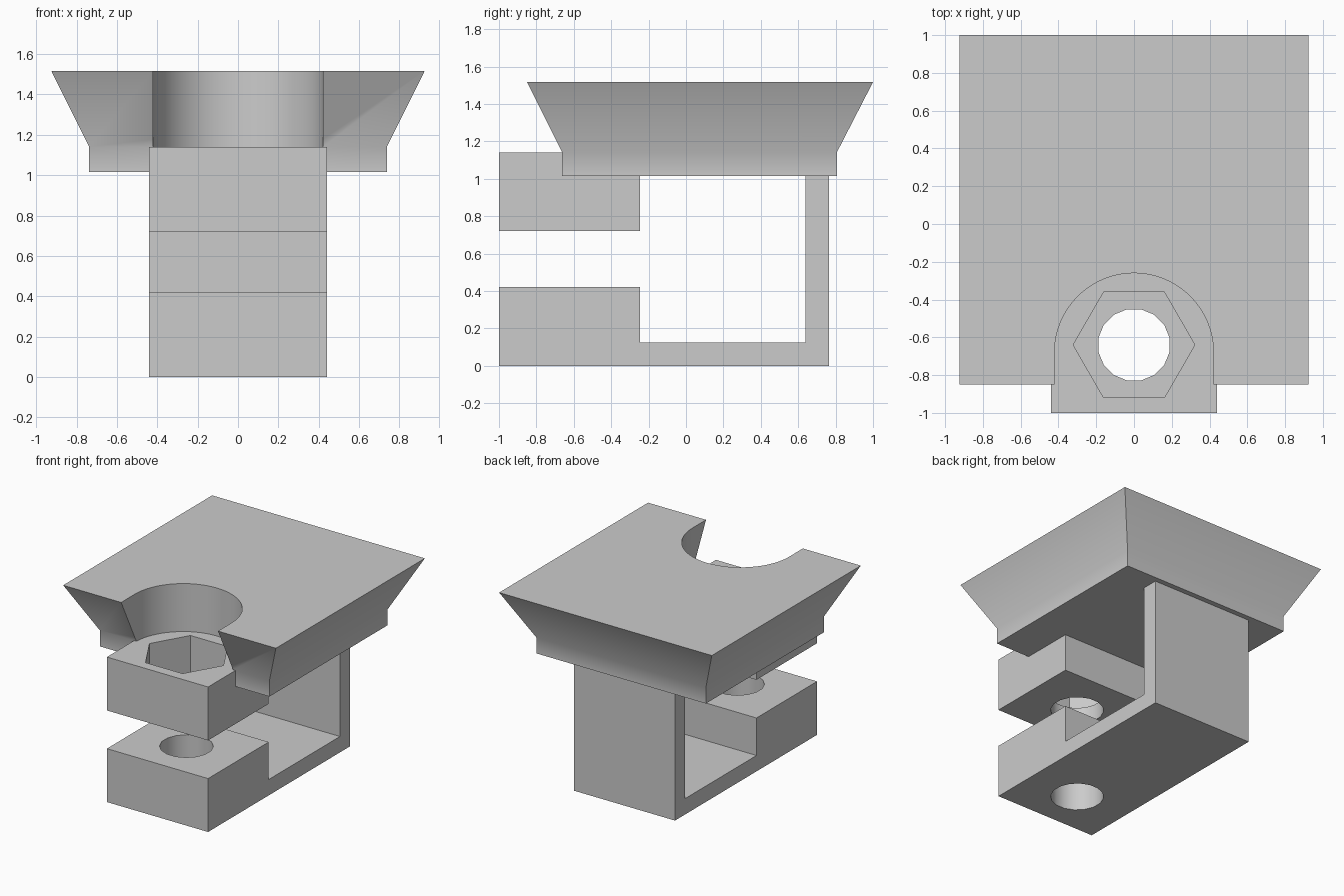
import bpy
import bmesh
import math

if "Cube" in bpy.data.objects:
    bpy.data.objects.remove(bpy.data.objects["Cube"], do_unlink=True)

# Single plain grey material
grey = bpy.data.materials.new("plain grey")
grey.use_nodes = True
COLOR = (0.6, 0.6, 0.6, 1)
grey.diffuse_color = COLOR
grey.node_tree.nodes["Principled BSDF"].inputs["Base Color"].default_value = COLOR

HOLE_Y = -0.64
HALF_W = 0.44


def loft(name, rings):
    """Closed solid through matching rings of points, capped at both ends."""
    bm = bmesh.new()
    loops = [[bm.verts.new(p) for p in ring] for ring in rings]
    n = len(loops[0])
    for a, b in zip(loops, loops[1:]):
        for i in range(n):
            j = (i + 1) % n
            bm.faces.new((a[i], a[j], b[j], b[i]))
    bm.faces.new(loops[0])
    bm.faces.new(loops[-1])
    bmesh.ops.recalc_face_normals(bm, faces=bm.faces[:])
    mesh = bpy.data.meshes.new(name)
    bm.to_mesh(mesh)
    bm.free()
    obj = bpy.data.objects.new(name, mesh)
    bpy.context.collection.objects.link(obj)
    mesh.materials.append(grey)
    return obj


def across(name, profile):
    """Extrude a (y, z) profile over the bracket width."""
    return loft(name, [[(x, y, z) for y, z in profile] for x in (-HALF_W, HALF_W)])


def upright(name, outline, z0, z1):
    """Extrude an (x, y) outline vertically."""
    return loft(name, [[(x, y, z) for x, y in outline] for z in (z0, z1)])


def polygon(sides, radius, turn=0.0):
    return [(radius * math.cos(turn + math.tau * i / sides),
             HOLE_Y + radius * math.sin(turn + math.tau * i / sides)) for i in range(sides)]


def rect(hx, y0, y1, z):
    return [(-hx, y0, z), (hx, y0, z), (hx, y1, z), (-hx, y1, z)]


def cut(obj, *cutters):
    bpy.ops.object.select_all(action='DESELECT')
    bpy.context.view_layer.objects.active = obj
    obj.select_set(True)
    for cutter in cutters:
        cutter.hide_render = True
        mod = obj.modifiers.new("cut", 'BOOLEAN')
        mod.operation = 'DIFFERENCE'
        mod.solver = 'EXACT'
        mod.object = cutter
        bpy.ops.object.modifier_apply(modifier=mod.name)
        bpy.data.objects.remove(cutter, do_unlink=True)
    bpy.ops.object.shade_smooth_by_angle(angle=math.radians(30))


# Lower jaw, floor strip and back wall in one profile
bracket = across("lower_bracket", [
    (-1, 0), (0.765, 0), (0.765, 1.02), (0.638, 1.02),
    (0.638, 0.125), (-0.247, 0.125), (-0.247, 0.42), (-1, 0.42)])
bore = polygon(16, 0.192, math.pi / 16)
cut(bracket, upright("bolt_hole_cutter", bore, -0.2, 0.6))

# Upper jaw with bolt hole and hexagonal nut pocket
jaw = across("upper_jaw", [(-1, 0.72), (-0.247, 0.72), (-0.247, 1.14), (-1, 1.14)])
cut(jaw,
    upright("bolt_hole_cutter", bore, 0.6, 1.3),
    upright("nut_pocket_cutter", polygon(6, 0.322), 0.85, 1.3))

# Flared top plate with a round-ended notch at the front
plate = loft("top_plate", [
    rect(0.737, -0.662, 0.806, 1.015),
    rect(0.737, -0.662, 0.806, 1.14),
    rect(0.925, -0.85, 1.0, 1.517)])
R, ARC_Y, STEPS = 0.421, -0.681, 32
notch = [(R * math.cos(math.pi * i / STEPS), ARC_Y + R * math.sin(math.pi * i / STEPS))
         for i in range(STEPS + 1)]
notch += [(-R, -1.2), (R, -1.2)]
cut(plate, upright("notch_cutter", notch, 0.9, 1.7))
